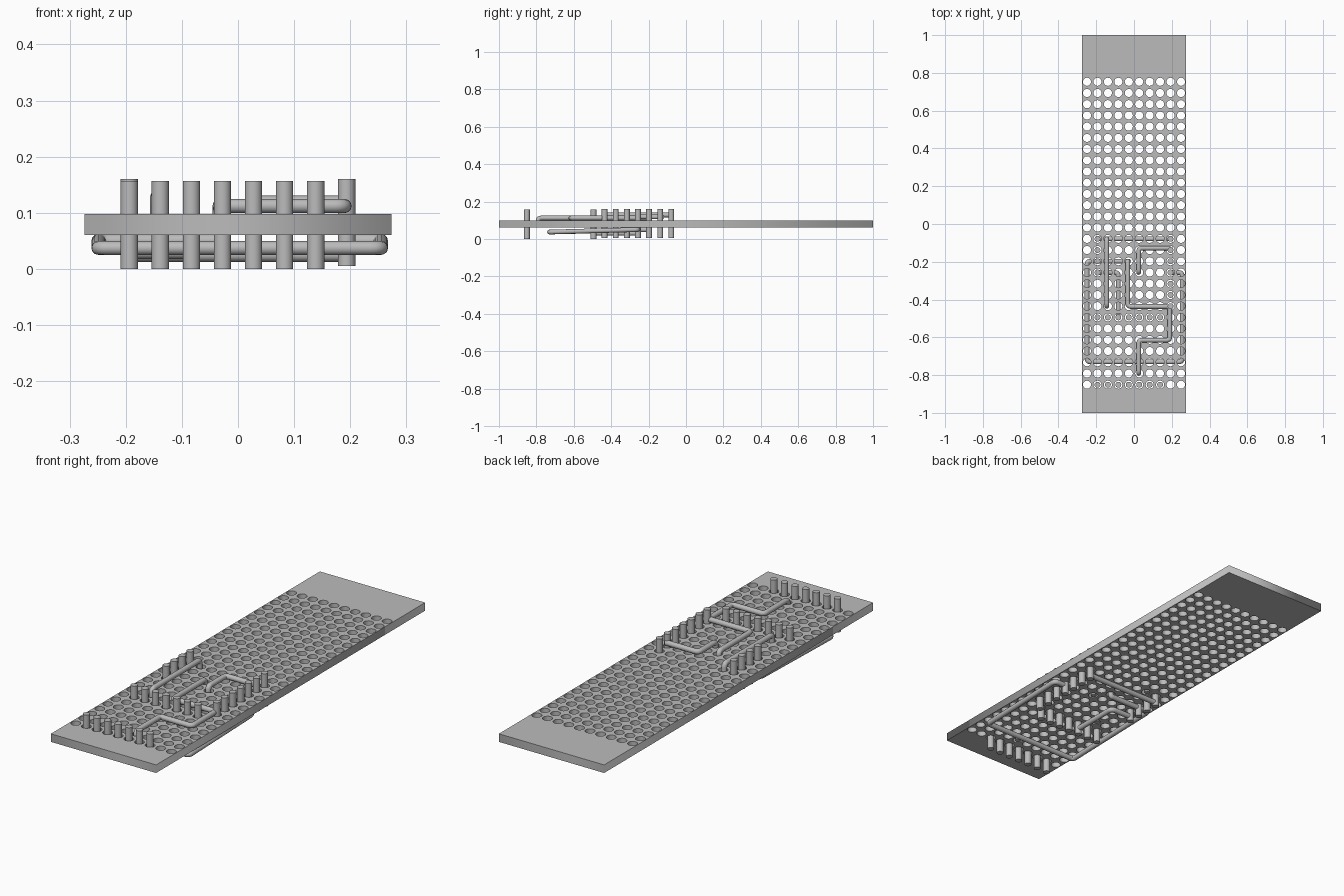
import bpy, bmesh, math
from mathutils import Vector

cube = bpy.data.objects.get("Cube")
if cube:
    bpy.data.objects.remove(cube)

grey = bpy.data.materials.new("plain_grey")
grey.use_nodes = True
grey.diffuse_color = (0.5, 0.5, 0.5, 1)
grey.node_tree.nodes["Principled BSDF"].inputs["Base Color"].default_value = (0.5, 0.5, 0.5, 1)

PITCH_X, PITCH_Y, FIRST_ROW = 0.0553, 0.0594, 0.753
HOLE, PIN, WIRE = 0.0215, 0.0155, 0.0125
LOW, HIGH = 0.06, 0.098


def col(i):
    return (i - 4.5) * PITCH_X


def row(j):
    return FIRST_ROW - j * PITCH_Y


def curve_to_mesh(name, curve, smooth):
    """Turn a curve into a clean mesh object."""
    temp = bpy.data.objects.new(name + "_curve", curve)
    bpy.context.collection.objects.link(temp)
    graph = bpy.context.evaluated_depsgraph_get()
    mesh = bpy.data.meshes.new_from_object(temp.evaluated_get(graph))
    bpy.data.objects.remove(temp)
    finish(name, mesh, smooth)


def finish(name, mesh, smooth):
    bm = bmesh.new()
    bm.from_mesh(mesh)
    bmesh.ops.remove_doubles(bm, verts=bm.verts, dist=0.0001)
    bmesh.ops.recalc_face_normals(bm, faces=bm.faces)
    bm.to_mesh(mesh)
    bm.free()
    mesh.name = name
    mesh.materials.clear()
    mesh.materials.append(grey)
    obj = bpy.data.objects.new(name, mesh)
    bpy.context.collection.objects.link(obj)
    if smooth:
        bpy.ops.object.select_all(action='DESELECT')
        obj.select_set(True)
        bpy.context.view_layer.objects.active = obj
        bpy.ops.object.shade_smooth_by_angle(angle=math.radians(40))


def add_loop(curve, points):
    spline = curve.splines.new('POLY')
    spline.points.add(len(points) - 1)
    for p, co in zip(spline.points, points):
        p.co = (*co, 1)
    return spline


# Perforated board: outline plus a grid of round holes, extruded
board = bpy.data.curves.new("board", 'CURVE')
board.dimensions = '2D'
board.fill_mode = 'BOTH'
board.extrude = (HIGH - LOW) / 2
w = 0.274
add_loop(board, [(-w, -1, 0), (w, -1, 0), (w, 1, 0), (-w, 1, 0)]).use_cyclic_u = True
SIDES = 20
for i in range(10):
    for j in range(28):
        ring = [(col(i) + HOLE * math.cos(k * math.tau / SIDES),
                 row(j) + HOLE * math.sin(k * math.tau / SIDES), 0) for k in range(SIDES)]
        add_loop(board, ring).use_cyclic_u = True
curve_to_mesh("perforated_board", board, False)
bpy.data.objects["perforated_board"].location.z = (LOW + HIGH) / 2


# Pins standing through the holes
def pins(name, places, bottom, top):
    bm = bmesh.new()
    for x, y in places:
        made = bmesh.ops.create_cone(bm, cap_ends=True, segments=24, radius1=PIN,
                                     radius2=PIN, depth=top - bottom)
        bmesh.ops.translate(bm, verts=made["verts"], vec=(x, y, (top + bottom) / 2))
    mesh = bpy.data.meshes.new(name)
    bm.to_mesh(mesh)
    bm.free()
    finish(name, mesh, True)


pins("front_pin_row", [(col(i), row(27)) for i in range(1, 8)], 0, 0.157)
pins("middle_pin_row", [(col(i), row(21)) for i in range(1, 8)], 0, 0.157)
pins("left_pin_column", [(col(8), row(j)) for j in range(14, 21)], 0.005, 0.16)
pins("right_pin_column", [(col(1), row(j)) for j in range(14, 18)], 0.005, 0.16)


# Round wires with softly bent corners
def wire(name, path):
    pts = [Vector(p) for p in path]
    smooth = [pts[0]]
    for a, b, c in zip(pts, pts[1:], pts[2:]):
        r = min(0.018, (a - b).length * 0.45, (c - b).length * 0.45)
        p, q = b + (a - b).normalized() * r, b + (c - b).normalized() * r
        for k in range(6):
            t = k / 5
            smooth.append(p * (1 - t) ** 2 + b * 2 * t * (1 - t) + q * t * t)
    smooth.append(pts[-1])
    curve = bpy.data.curves.new(name, 'CURVE')
    curve.dimensions = '3D'
    curve.bevel_depth = WIRE
    curve.bevel_resolution = 4
    curve.use_fill_caps = True
    add_loop(curve, smooth)
    curve_to_mesh(name, curve, True)


def flat(points, z):
    return [(x, y, z) for x, y in points]


# Wires above the board
a, b = (col(2) - 0.006, row(14)), (col(2) - 0.006, row(20))
wire("straight_top_wire", [(*a, LOW)] + flat([a, b], 0.128) + [(*b, LOW)])
wire("short_top_wire", flat([(col(8), -0.128), (0.025, -0.128), (0.025, row(17))], 0.118)
     + [(0.025, row(17), LOW)])
zigzag = [(-0.033, row(16)), (-0.033, -0.437), (0.19, -0.437),
          (0.19, -0.615), (0.025, -0.615), (0.025, row(26))]
wire("zigzag_top_wire", [(*zigzag[0], LOW)] + flat(zigzag, 0.112) + [(*zigzag[-1], LOW)])

# Wires below the board
wire("large_bottom_loop", [(col(4), row(16), 0.07), (col(4), row(16), 0.05),
                           (col(0), row(16), 0.05), (col(0), -0.73, 0.037),
                           (0.255, -0.73, 0.037), (0.255, row(17), 0.05),
                           (col(8), row(17), 0.05)])
wire("back_bottom_wire", flat([(col(8), row(14)), (col(1), row(14))], 0.025))
wire("short_bottom_wire", flat([(col(3), row(21)), (col(3), row(17)),
                                (col(1), row(17))], 0.03))
